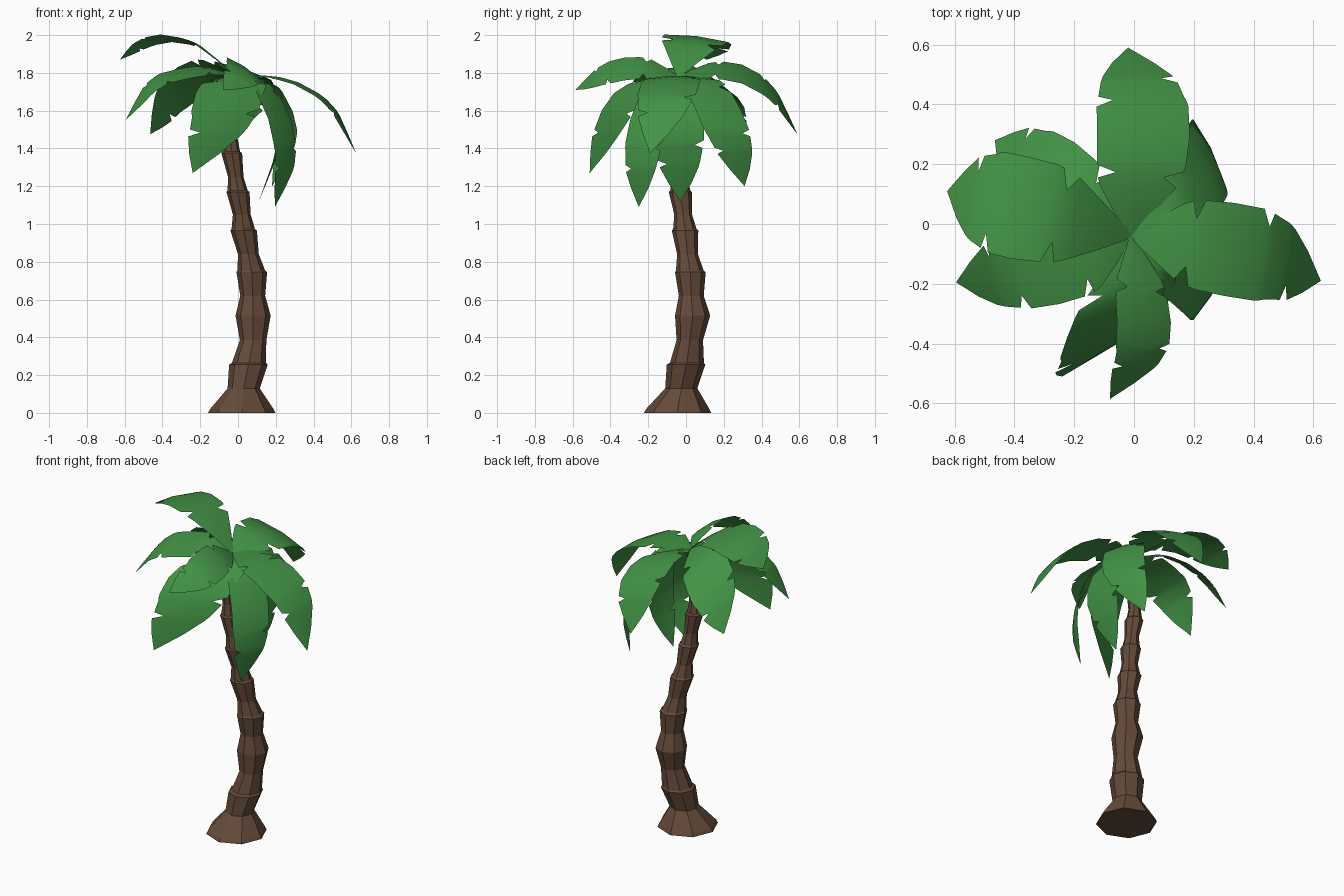
import bpy, bmesh, math
from mathutils import Vector


def material(name, rgb):
    m = bpy.data.materials.new(name)
    m.diffuse_color = (*rgb, 1)
    return m


def finish(name, bm, mat, smooth):
    mesh = bpy.data.meshes.new(name)
    bm.to_mesh(mesh)
    bm.free()
    mesh.materials.append(mat)
    for p in mesh.polygons:
        p.use_smooth = smooth
    ob = bpy.data.objects.new(name, mesh)
    bpy.context.collection.objects.link(ob)
    return ob


bark = material("bark", (0.13, 0.07, 0.042))
green = material("leaf_green", (0.055, 0.29, 0.06))

# Trunk: eight-sided rings (x, y, z, radius), alternately flared and necked
rings = [
    (0.02, -0.045, 0.0, 0.178), (0.02, -0.044, 0.02, 0.168),
    (0.03, -0.025, 0.13, 0.085), (0.055, 0.0, 0.255, 0.102),
    (0.058, 0.005, 0.265, 0.09), (0.08, 0.02, 0.385, 0.07),
    (0.08, 0.035, 0.515, 0.093), (0.078, 0.028, 0.62, 0.066),
    (0.073, 0.023, 0.745, 0.081), (0.07, 0.02, 0.755, 0.073),
    (0.055, 0.008, 0.84, 0.055), (0.03, -0.005, 0.965, 0.07),
    (0.028, -0.006, 0.973, 0.062), (0.02, -0.015, 1.05, 0.047),
    (0.0, -0.03, 1.17, 0.061), (-0.002, -0.03, 1.178, 0.053),
    (-0.012, -0.035, 1.25, 0.041), (-0.033, -0.04, 1.375, 0.055),
    (-0.035, -0.04, 1.383, 0.046), (-0.038, -0.04, 1.45, 0.036),
    (-0.04, -0.042, 1.57, 0.047), (-0.035, -0.042, 1.63, 0.033),
    (-0.02, -0.042, 1.77, 0.04),
]
SIDES = 8
bm = bmesh.new()
loops = []
for x, y, z, r in rings:
    loops.append([bm.verts.new((x + r * math.cos(a), y + r * math.sin(a), z))
                  for a in (math.tau * i / SIDES for i in range(SIDES))])
for lo, hi in zip(loops, loops[1:]):
    for i in range(SIDES):
        j = (i + 1) % SIDES
        bm.faces.new((lo[i], lo[j], hi[j], hi[i]))
bm.faces.new(loops[0][::-1])
bm.faces.new(loops[-1])
finish("trunk", bm, bark, False)

# Leaf outline: (position along rib, left width, right width), with torn notches
OUTLINE = [
    (0, .05, .05), (.12, .45, .42), (.25, .82, .8), (.30, .92, .5),
    (.325, .55, .92), (.36, .96, .96), (.5, 1, 1), (.64, .98, 1),
    (.67, .62, .97), (.69, .92, .93), (.77, .82, .84), (.79, .78, .5),
    (.81, .74, .78), (.9, .45, .45), (1, 0, 0),
]


def along(pts, t):
    """Point on a smooth curve through pts, t from 0 to 1."""
    n = len(pts) - 1
    i = min(int(t * n), n - 1)
    u = t * n - i
    p1, p2 = pts[i], pts[i + 1]
    p0 = pts[i - 1] if i > 0 else 2 * p1 - p2
    p3 = pts[i + 2] if i + 2 <= n else 2 * p2 - p1
    return 0.5 * (2 * p1 + (p2 - p0) * u + (2 * p0 - 5 * p1 + 4 * p2 - p3) * u ** 2
                  + (3 * p1 - p0 - 3 * p2 + p3) * u ** 3)


def frond(name, side, *path):
    pts = [Vector((-0.01, -0.04, 1.78))] + [Vector(p) for p in path]
    side = Vector(side)
    bm = bmesh.new()
    rows = []
    for t, wl, wr in OUTLINE:
        c = along(pts, t)
        tangent = along(pts, min(t + .02, 1)) - along(pts, max(t - .02, 0))
        sag = side.cross(tangent).normalized() * -0.012
        rows.append([bm.verts.new(c - side * wl + sag * wl), bm.verts.new(c),
                     bm.verts.new(c + side * wr + sag * wr)])
    for a, b in zip(rows, rows[1:]):
        for k in (0, 1):
            bm.faces.new((a[k], a[k + 1], b[k + 1], b[k]))
    bmesh.ops.remove_doubles(bm, verts=bm.verts, dist=0.0005)
    finish(name, bm, green, True)


# Fronds: half-width vector to the leaf's right, then the rib from crown to tip
frond("frond_left_top", (.03, .17, -.02),
      (-.2, .02, 1.945), (-.38, .055, 1.995), (-.52, .085, 1.955), (-.625, .11, 1.87))
frond("frond_back", (.155, 0, -.05),
      (.02, .12, 1.82), (.035, .3, 1.805), (.02, .47, 1.69), (-.02, .59, 1.475))
frond("frond_back_left", (.06, .12, -.08),
      (-.13, .06, 1.81), (-.26, .16, 1.76), (-.38, .22, 1.65), (-.465, .28, 1.475))
frond("frond_right", (-.02, -.155, 0),
      (.15, -.06, 1.785), (.32, -.085, 1.75), (.5, -.12, 1.625), (.625, -.19, 1.375))
frond("frond_front_left", (-.03, .13, .025),
      (-.13, -.1, 1.82), (-.28, -.14, 1.81), (-.45, -.17, 1.745), (-.595, -.195, 1.55))
frond("frond_front_right_low", (-.06, -.1, 0),
      (.12, -.12, 1.75), (.23, -.2, 1.56), (.26, -.24, 1.33), (.195, -.25, 1.09))
frond("frond_front_low", (-.18, -.09, 0),
      (-.01, -.17, 1.77), (-.04, -.3, 1.7), (-.09, -.41, 1.52), (-.24, -.51, 1.27))
frond("frond_right_low", (0, -.135, 0),
      (.14, -.04, 1.72), (.22, -.04, 1.55), (.2, -.035, 1.35), (.11, -.03, 1.12))
frond("frond_back_right_low", (.06, -.12, 0),
      (.13, .08, 1.77), (.24, .18, 1.6), (.26, .25, 1.42), (.18, .31, 1.2))
frond("frond_front_top", (-.09, 0, .06),
      (.02, -.18, 1.83), (.04, -.33, 1.83), (.02, -.46, 1.79), (-.08, -.585, 1.71))
